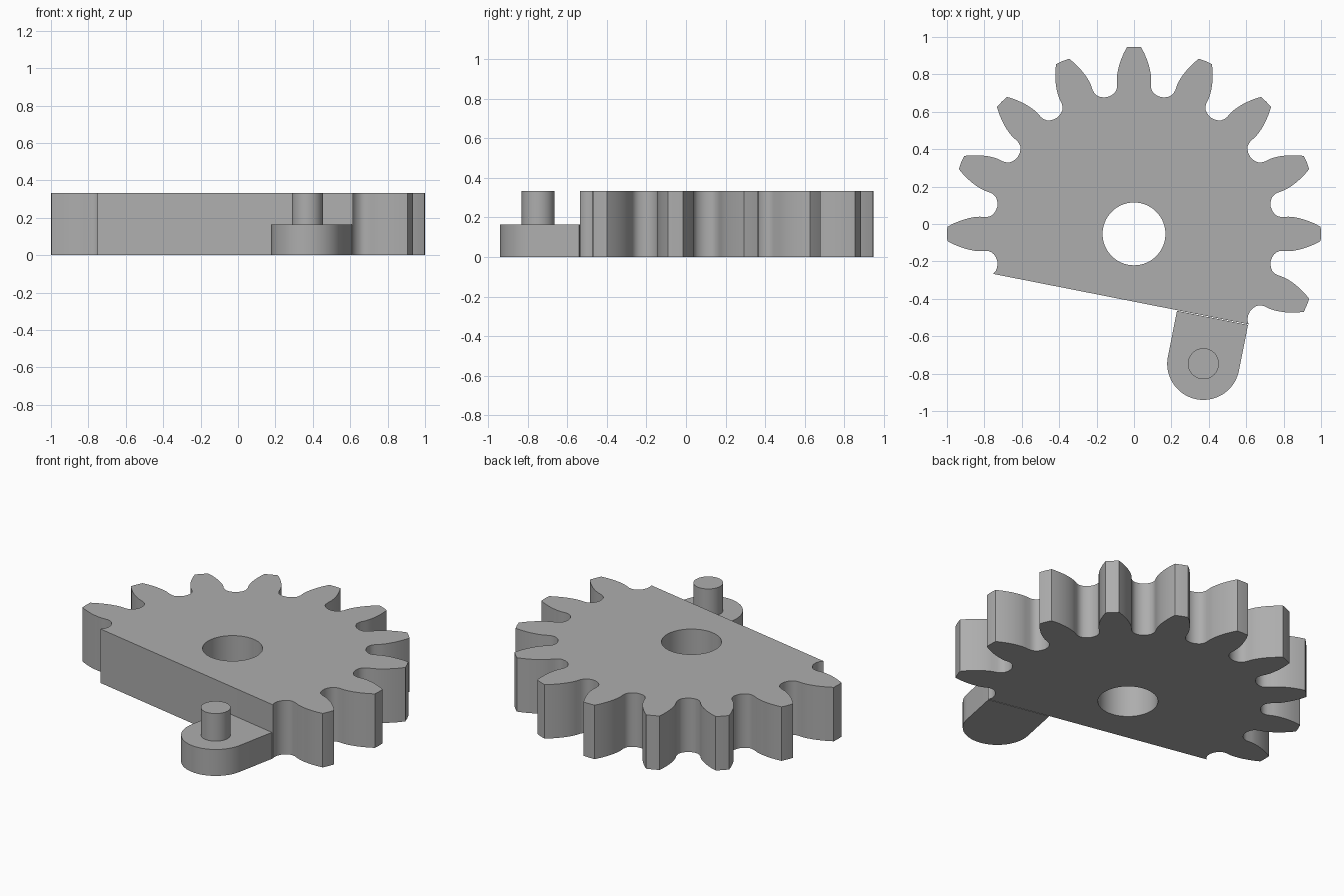
import bpy, bmesh, math
from math import cos, sin, radians

if "Cube" in bpy.data.objects:
    bpy.data.objects.remove(bpy.data.objects["Cube"])

CY = -0.053            # y of the gear axis
TOP, STEP = 0.333, 0.163
PITCH = 22.5           # angle between teeth
CUT = radians(258.75)  # direction the flat cut faces
PIN = (0.371, -0.747)

grey = bpy.data.materials.new("grey")
grey.diffuse_color = (0.42, 0.42, 0.42, 1)
grey.use_nodes = True
grey.node_tree.nodes["Principled BSDF"].inputs["Base Color"].default_value = grey.diffuse_color


def circle(cx, cy, r, n=64, start=0.0, sweep=2 * math.pi, closed=True):
    k = n if closed else n - 1
    return [(cx + r * cos(start + sweep * i / k), cy + r * sin(start + sweep * i / k))
            for i in range(n)]


def plate(name, loops, z0, z1):
    """Extrude an outline, with optional hole loops, from z0 to z1."""
    bm = bmesh.new()
    edges = []
    for pts in loops:
        vs = [bm.verts.new((x, y, z0)) for x, y in pts]
        edges += [bm.edges.new((vs[i - 1], vs[i])) for i in range(len(vs))]
    if len(loops) == 1:
        bm.faces.new(vs)
    else:
        bmesh.ops.triangle_fill(bm, edges=edges, use_beauty=True, normal=(0, 0, 1))
    ext = bmesh.ops.extrude_face_region(bm, geom=bm.faces[:], use_keep_orig=True)
    for g in ext["geom"]:
        if isinstance(g, bmesh.types.BMVert):
            g.co.z = z1
    bmesh.ops.recalc_face_normals(bm, faces=bm.faces[:])
    me = bpy.data.meshes.new(name)
    bm.to_mesh(me)
    bm.free()
    me.materials.append(grey)
    ob = bpy.data.objects.new(name, me)
    bpy.context.collection.objects.link(ob)
    bpy.ops.object.select_all(action='DESELECT')
    ob.select_set(True)
    bpy.context.view_layer.objects.active = ob
    bpy.ops.object.shade_smooth_by_angle(angle=radians(30))
    return ob


# Half tooth from root to tip: (distance from axis, half width)
flank = [(0.731, 0.1453), (0.738, 0.126), (0.748, 0.1105), (0.760, 0.099),
         (0.776, 0.0925), (0.793, 0.090), (0.825, 0.092), (0.852, 0.090),
         (0.879, 0.085), (0.906, 0.078), (0.932, 0.069), (0.966, 0.055), (0.998, 0.038)]


def place(r, h, deg):
    a = radians(deg)
    return (r * cos(a) - h * sin(a), CY + r * sin(a) + h * cos(a))


# Gear outline: cut corner, ten teeth, other cut corner
outline = [(0.612, -0.536)]
outline += [place(r, h, -2 * PITCH) for r, h in flank[4:0:-1]]
for i in range(-1, 9):
    a = i * PITCH
    outline += [place(r, -h, a) for r, h in flank]
    outline.append(place(1.0, 0, a))
    outline += [place(r, h, a) for r, h in reversed(flank[1:])]
outline.append(place(*flank[0], 8 * PITCH))
outline += [place(r, -h, 9 * PITCH) for r, h in flank[1:5]]
outline.append((-0.752, -0.267))
plate("gear_body", [outline, circle(0, CY, 0.168)], 0, TOP)

# Rounded crank arm running out from the flat cut
R = 0.1935
arm = circle(*PIN, R, 40, CUT - math.pi / 2, math.pi, False)
d = (cos(CUT), sin(CUT))
reach = PIN[0] * d[0] + (PIN[1] - CY) * d[1] - 0.3585
arm += [(x - d[0] * reach, y - d[1] * reach) for x, y in (arm[-1], arm[0])]
plate("crank_arm", [arm], 0, STEP)

# Upright pin on the arm
plate("crank_pin", [circle(*PIN, 0.083, 48)], STEP, TOP)
